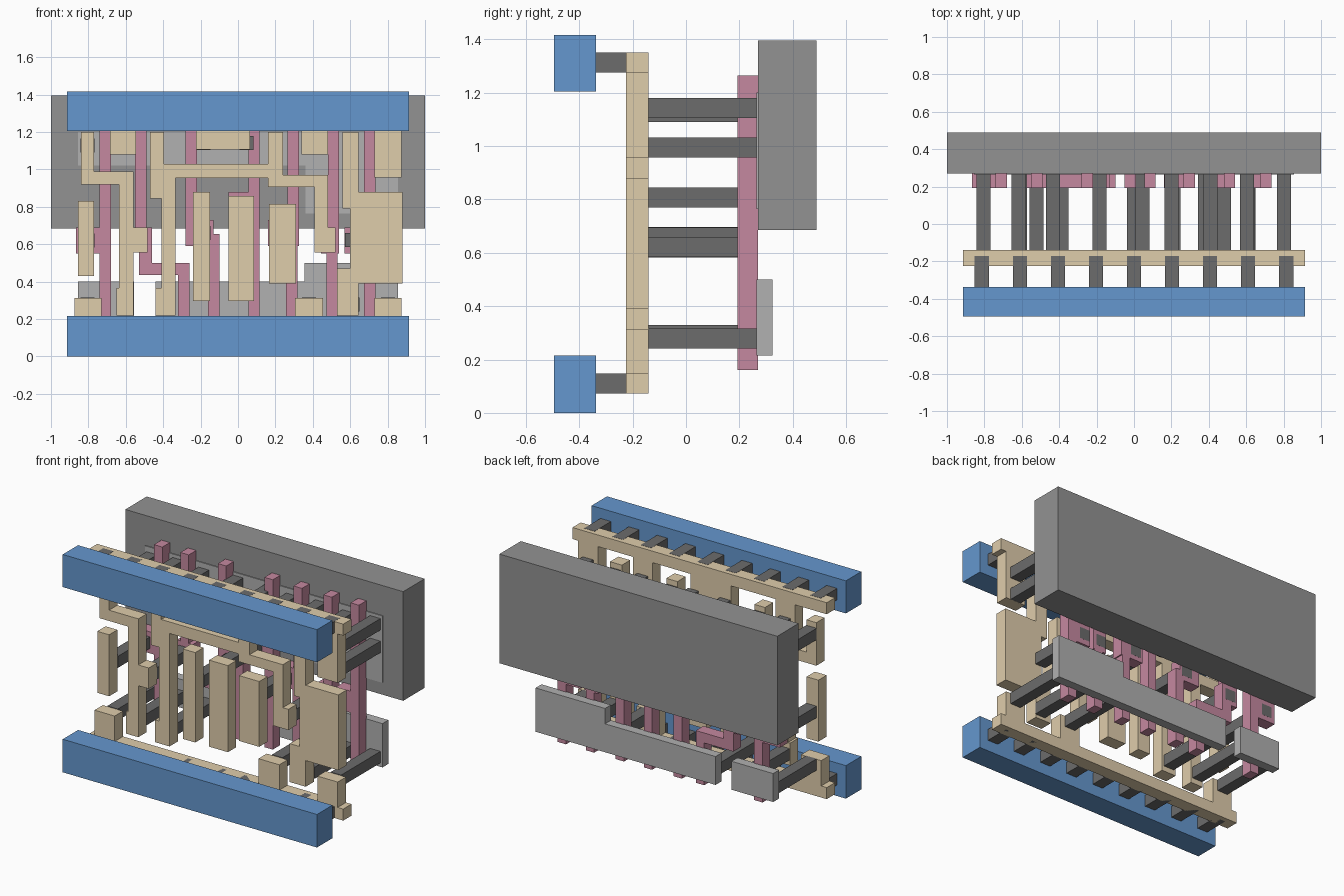
import bpy, bmesh

def material(name, rgb):
    m = bpy.data.materials.new(name)
    m.diffuse_color = (*rgb, 1)
    return m

BLUE = material("blue", (0.13, 0.31, 0.62))
TAN = material("tan", (0.74, 0.61, 0.41))
PINK = material("pink", (0.56, 0.25, 0.35))
DARK = material("dark_grey", (0.15, 0.15, 0.15))
MID = material("mid_grey", (0.29, 0.29, 0.29))
LIGHT = material("light_grey", (0.44, 0.44, 0.44))

def plate(name, outline, y0, y1, mat):
    """Extrude an x-z outline from y0 to y1."""
    bm = bmesh.new()
    face = bm.faces.new([bm.verts.new((x, y0, z)) for x, z in outline])
    ext = bmesh.ops.extrude_face_region(bm, geom=[face])
    verts = [g for g in ext["geom"] if isinstance(g, bmesh.types.BMVert)]
    bmesh.ops.translate(bm, verts=verts, vec=(0, y1 - y0, 0))
    bmesh.ops.recalc_face_normals(bm, faces=bm.faces)
    me = bpy.data.meshes.new(name)
    bm.to_mesh(me)
    bm.free()
    ob = bpy.data.objects.new(name, me)
    me.materials.append(mat)
    bpy.context.collection.objects.link(ob)
    return ob

def rect(x0, x1, z0, z1):
    return [(x0, z0), (x1, z0), (x1, z1), (x0, z1)]

def tan(name, outline):
    plate(name, outline, -0.225, -0.14, TAN)

def pink(name, outline):
    plate(name, outline, 0.193, 0.27, PINK)

def rail_outline(outer, inner, tabs):
    """Straight rail with rectangular tabs (x0, x1, z) on its inner edge."""
    pts = [(0.915, outer), (-0.915, outer), (-0.915, inner)]
    for x0, x1, z in tabs:
        pts += [(x0, inner), (x0, z), (x1, z), (x1, inner)]
    return pts + [(0.915, inner)]

# Back slab and the thin strips on or below it
plate("back_slab", rect(-1, 1, 0.685, 1.395), 0.27, 0.49, MID)
plate("upper_strip", [(-0.855, 1.02), (0.36, 1.02), (0.36, 0.765), (0.855, 0.765),
                      (0.855, 1.2), (-0.855, 1.2)], 0.264, 0.325, LIGHT)
plate("lower_strip_short", rect(-0.855, -0.555, 0.215, 0.4), 0.264, 0.325, LIGHT)
plate("lower_strip_long", [(-0.44, 0.215), (0.855, 0.215), (0.855, 0.5), (0.355, 0.5),
                           (0.355, 0.4), (-0.44, 0.4)], 0.264, 0.325, LIGHT)

# Front bars
plate("lower_bar", rect(-0.915, 0.915, 0, 0.215), -0.495, -0.337, BLUE)
plate("upper_bar", rect(-0.915, 0.915, 1.205, 1.417), -0.495, -0.337, BLUE)

# Tan rails with tabs
tan("lower_rail", rail_outline(0.072, 0.147, [
    (-0.875, -0.73, 0.312), (0.305, 0.455, 0.312), (0.73, 0.875, 0.312)]))
tan("upper_rail", rail_outline(1.35, 1.275, [
    (-0.685, -0.545, 1.08), (-0.225, 0.065, 1.105), (0.34, 0.48, 1.08), (0.73, 0.875, 0.957)]))

# Tan routed traces
tan("left_trace", [(-.84, 1.2), (-.84, .92), (-.635, .92), (-.635, .365), (-.65, .365),
    (-.65, .22), (-.56, .22), (-.56, .555), (-.485, .555), (-.485, .69), (-.56, .69),
    (-.56, .99), (-.77, .99), (-.77, 1.2)])
tan("middle_trace", [(-.47, 1.2), (-.47, .845), (-.41, .845), (-.41, .365), (-.44, .365),
    (-.44, .22), (-.335, .22), (-.335, .955), (.16, .955), (.16, .905), (.41, .905),
    (.41, .555), (.52, .555), (.52, .69), (.48, .69), (.48, .97), (.24, .97), (.24, 1.2),
    (.16, 1.2), (.16, 1.03), (-.395, 1.03), (-.395, 1.2)])
tan("right_trace", [(.56, 1.2), (.56, .79), (.6, .79), (.6, .47), (.53, .47), (.53, .22),
    (.645, .22), (.645, .39), (.88, .39), (.88, .88), (.645, .88), (.645, 1.2)])

# Tan free standing blocks
for i, r in enumerate([(-.855, -.77, .43, .83), (-.24, -.15, .295, .88),
                       (-.05, .085, .295, .858), (.165, .31, .39, .815)]):
    tan(f"block_{i}", rect(*r))

# Pink uprights, each with a contact pad
B, T = 0.16, 1.265
def padded(name, xt, xb, pad_x, z0, z1):
    """Upright (xt above, xb below the pad) with a pad sticking out to the left."""
    w = 0.06
    pink(name, [(xb, B), (xb + w, B), (xb + w, z0), (xt + w, z0), (xt + w, T),
                (xt, T), (xt, z1), (pad_x, z1), (pad_x, z0), (xb, z0)])

padded("upright_0", -.74, -.74, -.865, .55, .69)
pink("upright_1", [(-.55, T), (-.55, .69), (-.575, .69), (-.575, .555), (-.53, .555),
    (-.53, .435), (-.32, .435), (-.32, B), (-.26, B), (-.26, .5), (-.46, .5),
    (-.46, .69), (-.49, .69), (-.49, T)])
pink("upright_2", [(-.28, T), (-.28, .59), (-.16, .59), (-.16, B), (-.1, B),
    (-.1, .655), (-.13, .655), (-.13, .73), (-.22, .73), (-.22, T)])
padded("upright_3", .055, .055, -.05, .74, .88)
padded("upright_4", .265, .257, .16, .59, .73)
padded("upright_5", .48, .472, .445, .55, .69)
padded("upright_6", .675, .675, .57, .55, .69)

# Dark pegs from the tan layer back to the pink pads or the strips
H = 0.0375
def peg(name, x, z, y0, y1):
    plate(name, rect(x - H, x + H, z - H, z + H), y0, y1, DARK)

for i, (x, z) in enumerate([(-.805, .62), (-.522, .622), (-.185, .66), (0, .807),
                            (.212, .657), (.482, .622), (.61, .622)]):
    peg(f"pad_peg_{i}", x, z, -0.14, 0.2705)
deep = [(-.805, .278), (-.61, .292), (-.388, .292), (.38, .278), (.612, .278), (.803, .278),
        (-.805, 1.127), (-.617, 1.14), (-.432, 1.127), (-.185, 1.142), (.045, 1.142),
        (.2, 1.127), (.275, .94), (.41, 1.14), (.47, .94), (.605, 1.127), (.803, 1.142),
        (.803, .995)]
for i, (x, z) in enumerate(deep):
    if x not in (.275, .47):
        peg(f"strip_peg_{i}", x, z, -0.14, 0.266)

# Short pegs joining the rails to the front bars
for i in range(9):
    for name, z in (("lower", 0.1095), ("upper", 1.3135)):
        peg(f"{name}_bar_peg_{i}", (i - 4) * 0.2035, z, -0.337, -0.17)
